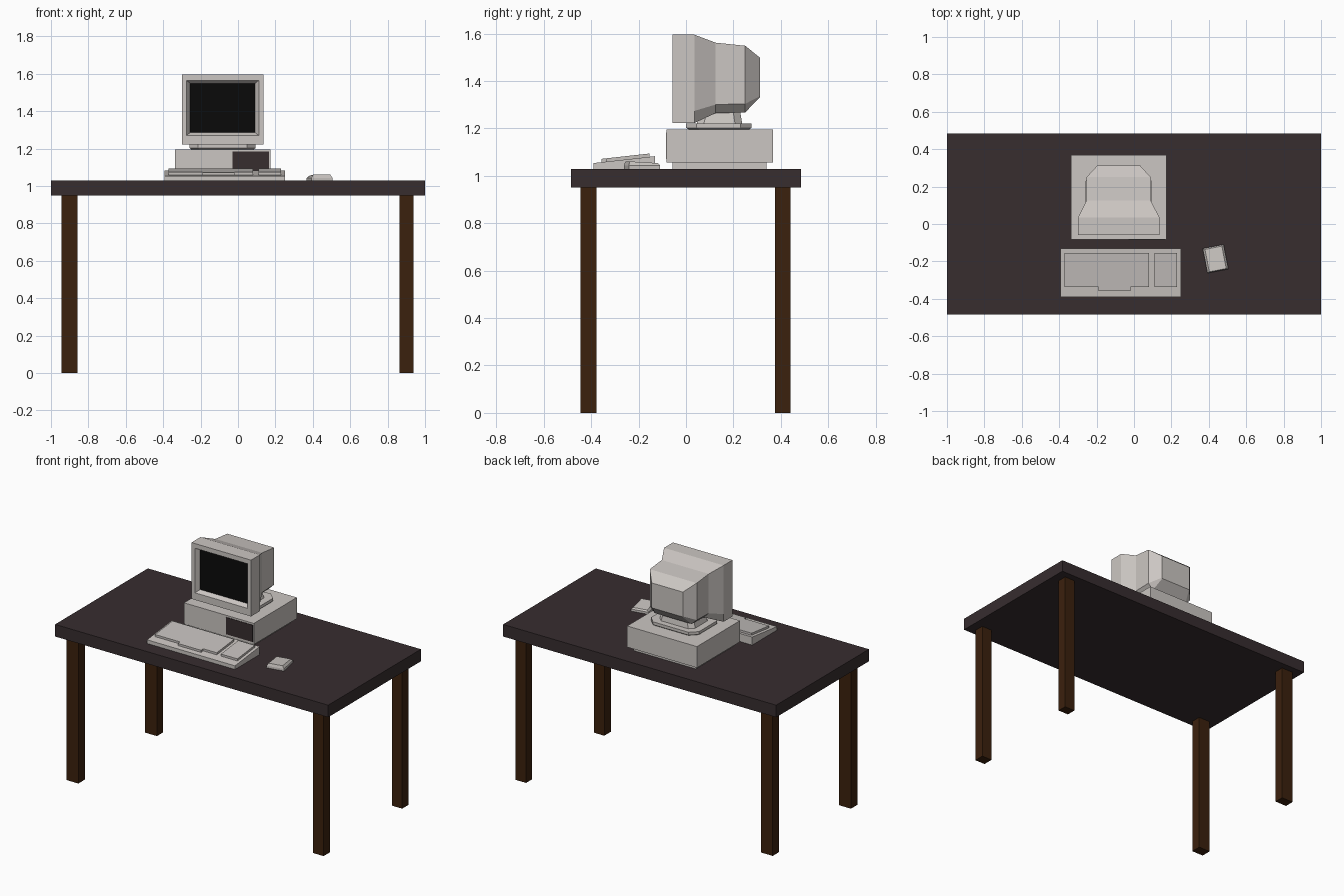
import bpy, bmesh, math
from mathutils import Matrix

if "Cube" in bpy.data.objects:
    bpy.data.objects.remove(bpy.data.objects["Cube"])


def mat(name, rgb):
    m = bpy.data.materials.new(name)
    m.diffuse_color = (*rgb, 1)
    m.use_nodes = True
    m.node_tree.nodes["Principled BSDF"].inputs["Base Color"].default_value = m.diffuse_color
    return m


WOOD = mat("brown wood", (0.044, 0.015, 0.004))
TOP = mat("dark tabletop", (0.038, 0.026, 0.028))
GREY = mat("warm light grey", (0.60, 0.565, 0.54))
KEYS = mat("key grey", (0.555, 0.525, 0.505))
BLACK = mat("screen black", (0.003, 0.003, 0.003))


def loft(name, rings, mats, first_cap=0):
    """Skin equal-length rings of points and cap both ends."""
    bm = bmesh.new()
    loops = [[bm.verts.new(p) for p in r] for r in rings]
    n = len(loops[0])
    for a, b in zip(loops, loops[1:]):
        for i in range(n):
            j = (i + 1) % n
            bm.faces.new((a[i], a[j], b[j], b[i]))
    cap = bm.faces.new(loops[0][::-1])
    cap.material_index = first_cap
    bm.faces.new(loops[-1])
    bmesh.ops.recalc_face_normals(bm, faces=bm.faces)
    me = bpy.data.meshes.new(name)
    bm.to_mesh(me)
    bm.free()
    for m in mats:
        me.materials.append(m)
    ob = bpy.data.objects.new(name, me)
    bpy.context.collection.objects.link(ob)
    return ob


def rect(x0, x1, y0, y1, z):
    return [(x0, y0, z), (x1, y0, z), (x1, y1, z), (x0, y1, z)]


def box(name, x0, x1, y0, y1, z0, z1, m):
    return loft(name, [rect(x0, x1, y0, y1, z0), rect(x0, x1, y0, y1, z1)], [m])


# Table
box("tabletop", -1, 1, -0.485, 0.485, 0.95, 1.03, TOP)
for side, x0, x1 in (("left", -0.943, -0.857), ("right", 0.863, 0.939)):
    for end, y0, y1 in (("front", -0.446, -0.378), ("back", 0.376, 0.44)):
        box(f"{end}_{side}_leg", x0, x1, y0, y1, 0, 0.95, WOOD)

# Computer case on a slightly smaller foot, with a dark drive panel
box("case_foot", -0.31, 0.145, -0.057, 0.34, 1.03, 1.056, GREY)
box("computer_case", -0.338, 0.173, -0.082, 0.368, 1.056, 1.196, GREY)
box("drive_panel", -0.03, 0.167, -0.085, -0.08, 1.072, 1.184, TOP)

# Swivel plate with cut corners, and neck
CX = -0.082


def octagon(hx, y0, y1, c, z):
    return [(CX - hx + c, y0, z), (CX + hx - c, y0, z), (CX + hx, y0 + c, z), (CX + hx, y1 - c, z),
            (CX + hx - c, y1, z), (CX - hx + c, y1, z), (CX - hx, y1 - c, z), (CX - hx, y0 + c, z)]


loft("swivel_plate", [octagon(0.165, 0.015, 0.265, 0.045, 1.194), octagon(0.176, 0, 0.276, 0.045, 1.203),
                      octagon(0.176, 0, 0.276, 0.045, 1.222)], [GREY])
loft("monitor_neck", [octagon(0.13, 0.045, 0.237, 0.03, 1.22), octagon(0.115, 0.06, 0.228, 0.03, 1.275)], [GREY])


# Monitor: one loft from the recessed screen, round the bezel, to the back
def section(y, hw, z_top, z_side, z_bot, hw_bot):
    return [(CX - hw, y, z_top), (CX + hw, y, z_top), (CX + hw, y, z_side),
            (CX + hw_bot, y, z_bot), (CX - hw_bot, y, z_bot), (CX - hw, y, z_side)]


loft("monitor", [
    section(-0.03, 0.174, 1.549, 1.32, 1.286, 0.174),
    section(-0.058, 0.193, 1.565, 1.31, 1.27, 0.193),
    section(-0.058, 0.218, 1.596, 1.274, 1.223, 0.218),
    section(0.035, 0.218, 1.596, 1.274, 1.223, 0.218),
    section(0.125, 0.172, 1.562, 1.301, 1.265, 0.135),
    section(0.25, 0.172, 1.549, 1.304, 1.268, 0.135),
    section(0.313, 0.114, 1.498, 1.337, 1.333, 0.11),
], [GREY, BLACK], 1)

# Keyboard: wedge body with key blocks following its slope
Y0, Y1, ZF, ZB = -0.39, -0.131, 1.054, 1.083


def slope(y, h=0):
    return ZF + (y - Y0) * (ZB - ZF) / (Y1 - Y0) + h


def wedge(name, outline, low, high, m):
    loft(name, [[(x, y, low(y)) for x, y in outline], [(x, y, high(y)) for x, y in outline]], [m])


def corners(x0, x1, y0, y1):
    return [(x0, y0), (x1, y0), (x1, y1), (x0, y1)]


wedge("keyboard_body", corners(-0.393, 0.251, Y0, Y1), lambda y: 1.03, slope, GREY)
key_top = lambda y: slope(y, 0.014)
main_keys = [(-0.372, -0.336), (-0.19, -0.336), (-0.19, -0.357), (-0.02, -0.357), (-0.02, -0.336),
             (0.08, -0.336), (0.08, -0.154), (-0.372, -0.154)]
wedge("main_keys", main_keys, lambda y: slope(y, -0.003), key_top, KEYS)
wedge("number_keys", corners(0.11, 0.231, -0.336, -0.154), lambda y: slope(y, -0.003), key_top, KEYS)

# Mouse: low tapered block, turned slightly
mouse = loft("mouse", [rect(-0.057, 0.057, -0.067, 0.067, 0), rect(-0.057, 0.057, -0.067, 0.067, 0.014),
                       [(-0.046, -0.062, 0.031), (0.046, -0.062, 0.031),
                        (0.046, 0.06, 0.024), (-0.046, 0.06, 0.024)]], [GREY])
mouse.data.transform(Matrix.Translation((0.436, -0.186, 1.03)) @ Matrix.Rotation(math.radians(11), 4, "Z"))
